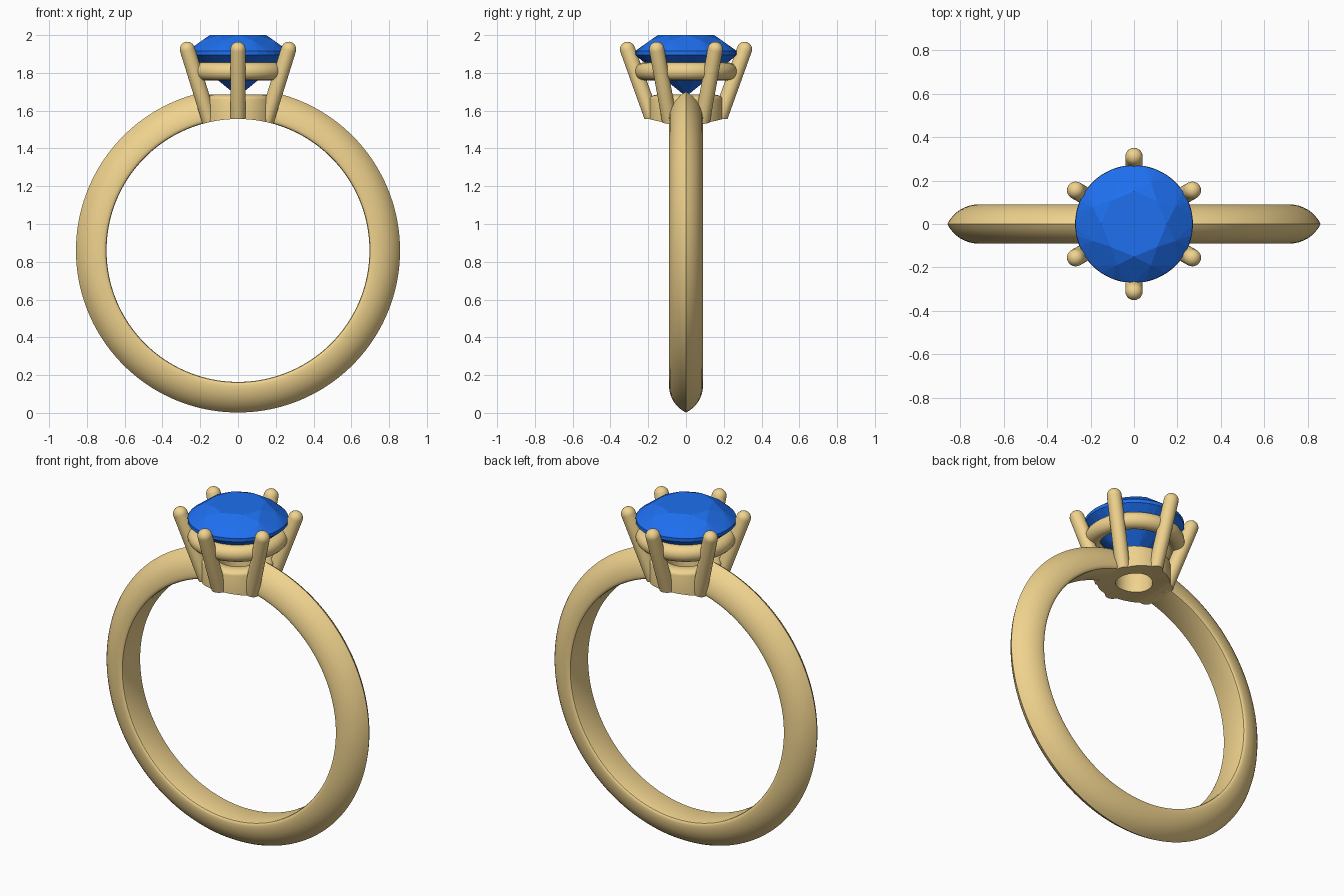
import bpy, bmesh, math
from mathutils import Vector, Matrix

if "Cube" in bpy.data.objects:
    bpy.data.objects.remove(bpy.data.objects["Cube"])

CZ, R_IN, R_OUT, HALF_W = 0.86, 0.696, 0.858, 0.09


def material(name, color):
    m = bpy.data.materials.new(name)
    m.diffuse_color = color
    m.use_nodes = True
    m.node_tree.nodes["Principled BSDF"].inputs["Base Color"].default_value = m.diffuse_color
    return m


GOLD = material("gold", (0.87, 0.65, 0.27, 1))
BLUE = material("blue_gem", (0.013, 0.16, 0.87, 1))


def make(name, bm, mat=None):
    bmesh.ops.recalc_face_normals(bm, faces=bm.faces)
    me = bpy.data.meshes.new(name)
    bm.to_mesh(me)
    bm.free()
    ob = bpy.data.objects.new(name, me)
    bpy.context.collection.objects.link(ob)
    if mat:
        me.materials.append(mat)
    return ob


def lathe(name, profile, steps, mat, matrix=Matrix()):
    """Spin a closed (radius, height) profile around z."""
    bm = bmesh.new()
    rings = []
    for i in range(steps):
        a = 2 * math.pi * i / steps
        rings.append([bm.verts.new((r * math.cos(a), r * math.sin(a), h)) for r, h in profile])
    n = len(profile)
    for i in range(steps):
        a, b = rings[i], rings[(i + 1) % steps]
        for j in range(n):
            k = (j + 1) % n
            bm.faces.new((a[j], a[k], b[k], b[j]))
    bm.transform(matrix)
    return make(name, bm, mat)


def cutter(name, radius, depth, matrix):
    bm = bmesh.new()
    bmesh.ops.create_cone(bm, cap_ends=True, segments=128, radius1=radius,
                          radius2=radius, depth=depth, matrix=matrix)
    ob = make(name, bm)
    ob.hide_render = True
    return ob


def select(ob):
    bpy.ops.object.select_all(action='DESELECT')
    ob.select_set(True)
    bpy.context.view_layer.objects.active = ob


def cut(ob, tool):
    select(ob)
    mod = ob.modifiers.new("cut", 'BOOLEAN')
    mod.operation, mod.solver, mod.object = 'DIFFERENCE', 'EXACT', tool
    bpy.ops.object.modifier_apply(modifier=mod.name)


def smooth(ob):
    select(ob)
    bpy.ops.object.shade_smooth_by_angle(angle=math.radians(35))


lay = Matrix.Translation((0, 0, CZ)) @ Matrix.Rotation(math.pi / 2, 4, 'X')
finger_cut = cutter("finger_cutter", R_IN, 2, lay)
head_cut = cutter("head_cutter", 0.175, 0.6, Matrix.Translation((0, 0, 1.65)))

# Band: knife-edged outside, flat inside with softened rims
r0 = 0.715
h = R_OUT - r0
arc_r = (h * h + HALF_W ** 2) / (2 * HALF_W)
arc_a = math.asin(h / arc_r)
side = [(R_IN, 0.074), (0.699, 0.083), (0.706, 0.088)]
side += [(r0 + arc_r * math.sin(arc_a * i / 8), HALF_W - arc_r * (1 - math.cos(arc_a * i / 8)))
         for i in range(8)]
profile = side + [(R_OUT, 0)] + [(r, -y) for r, y in reversed(side)]
band = lathe("band", profile, 160, GOLD, lay)
cut(band, head_cut)
smooth(band)

# Collar: rounded top, bottom follows the finger hole
top = [(0.1475 + 0.0475 * math.cos(math.pi * i / 10), 1.66 + 0.025 * math.sin(math.pi * i / 10))
       for i in range(11)]
collar = lathe("collar", top + [(0.1, 1.48), (0.195, 1.48)], 64, GOLD)
cut(collar, finger_cut)
smooth(collar)

# Gallery ring under the stone
circle = [(0.225 + 0.046 * math.cos(2 * math.pi * i / 20), 1.808 + 0.047 * math.sin(2 * math.pi * i / 20))
          for i in range(20)]
smooth(lathe("gallery_ring", circle, 72, GOLD))

# Six leaning claws with round tips
foot, tip, rad = Vector((0.15, 0, 1.48)), Vector((0.31, 0, 1.925)), 0.04
axis = tip - foot
for n in range(6):
    bm = bmesh.new()
    rings = [(0, rad)] + [(axis.length + rad * math.sin(math.pi / 2 * i / 6),
                           rad * math.cos(math.pi / 2 * i / 6)) for i in range(6)]
    loops = [[bm.verts.new((r * math.cos(math.tau * s / 24), r * math.sin(math.tau * s / 24), z))
              for s in range(24)] for z, r in rings]
    for a, b in zip(loops, loops[1:]):
        for s in range(24):
            t = (s + 1) % 24
            bm.faces.new((a[s], a[t], b[t], b[s]))
    bm.faces.new(loops[0])
    end = bm.verts.new((0, 0, axis.length + rad))
    for s in range(24):
        bm.faces.new((loops[-1][s], loops[-1][(s + 1) % 24], end))
    lean = Matrix.Translation(foot) @ axis.to_track_quat('Z', 'Y').to_matrix().to_4x4()
    bm.transform(Matrix.Rotation(math.radians(30 + 60 * n), 4, 'Z') @ lean)
    claw = make(f"claw_{n + 1}", bm, GOLD)
    cut(claw, finger_cut)
    smooth(claw)

# Gem: round brilliant as the hull of table, star, girdle and pavilion points
bm = bmesh.new()
for count, turn, r, z in ((8, 0, 0.15, 2.0), (8, 22.5, 0.205, 1.972), (32, 0, 0.27, 1.915),
                          (32, 0, 0.27, 1.895), (8, 22.5, 0.075, 1.731), (1, 0, 0, 1.675)):
    for i in range(count):
        a = math.tau * i / count + math.radians(turn)
        bm.verts.new((r * math.cos(a), r * math.sin(a), z))
bmesh.ops.convex_hull(bm, input=bm.verts)
bmesh.ops.dissolve_limit(bm, angle_limit=math.radians(1), verts=bm.verts, edges=bm.edges)
make("gem", bm, BLUE)

# Cutters are no longer needed
for ob in (finger_cut, head_cut):
    bpy.data.objects.remove(ob)
